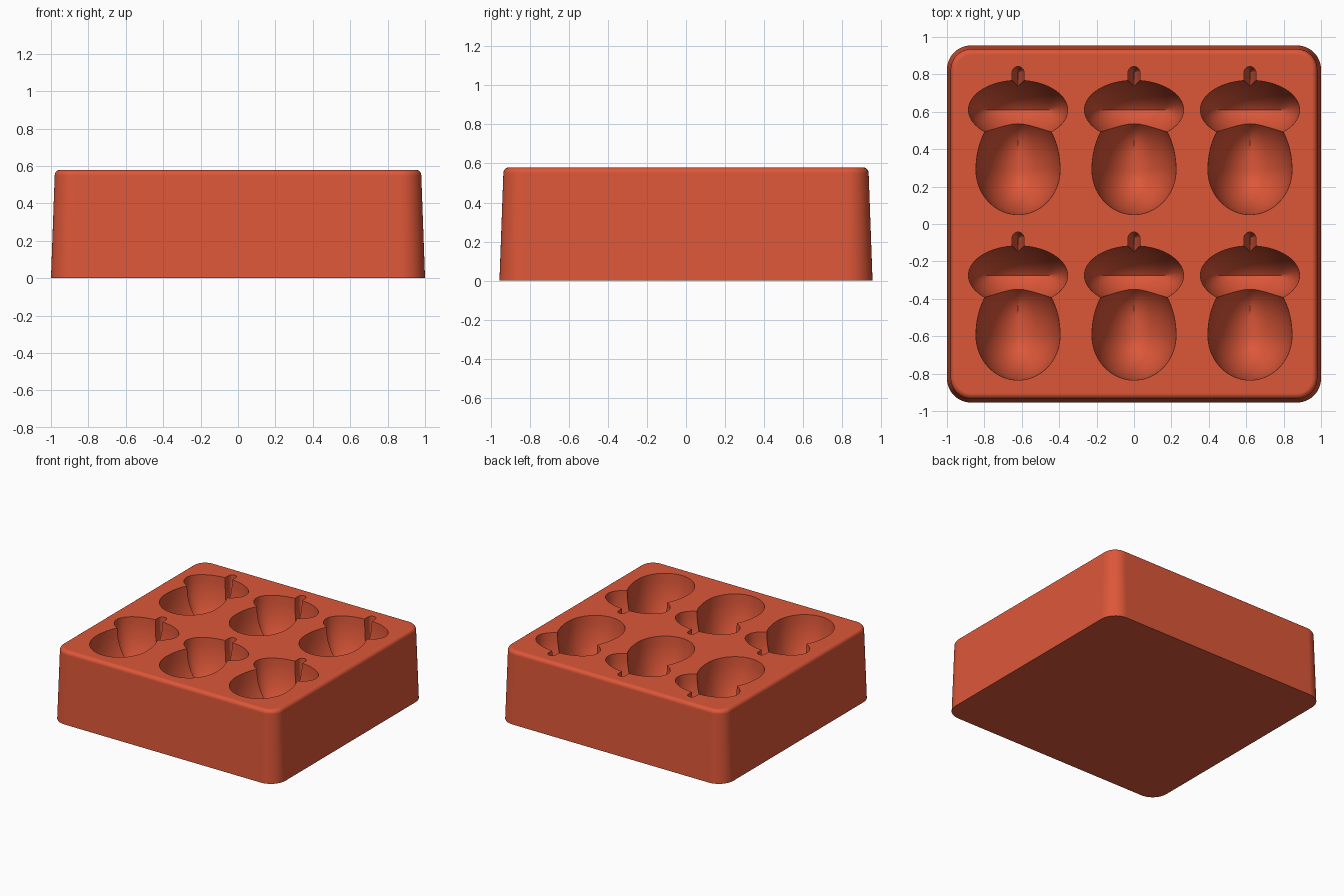
import bpy, bmesh, math
from mathutils import Vector

cube = bpy.data.objects.get("Cube")
if cube:
    bpy.data.objects.remove(cube)

TOP = 0.58          # height of the block
DEPTH = 0.42        # deepest point of a cavity
REACH = 0.23        # distance from the rim at which a cavity flattens out
COLUMNS = (-0.62, 0, 0.62)
ROWS = (0, -0.885)

mat = bpy.data.materials.new("terracotta_red")
mat.use_nodes = True
color = (0.72, 0.095, 0.04, 1)
mat.diffuse_color = color
mat.node_tree.nodes["Principled BSDF"].inputs["Base Color"].default_value = color


def make_object(name, bm):
    bmesh.ops.recalc_face_normals(bm, faces=bm.faces)
    mesh = bpy.data.meshes.new(name)
    bm.to_mesh(mesh)
    bm.free()
    mesh.materials.append(mat)
    obj = bpy.data.objects.new(name, mesh)
    bpy.context.collection.objects.link(obj)
    return obj


def loft(bm, rings, cap_end):
    """Skin a stack of closed rings; the first is always capped."""
    loops = [[bm.verts.new(p) for p in ring] for ring in rings]
    n = len(loops[0])
    for a, b in zip(loops, loops[1:]):
        for i in range(n):
            j = (i + 1) % n
            bm.faces.new((a[i], a[j], b[j], b[i]))
    bm.faces.new(loops[0])
    if cap_end:
        bm.faces.new(loops[-1])


# Block: tapered rounded rectangle with a softened top edge
def rounded_rect(inset, z):
    hx, hy, r = 1 - inset, 0.955 - inset, 0.13 - inset
    ring = []
    for q, (sx, sy) in enumerate(((1, 1), (-1, 1), (-1, -1), (1, -1))):
        for k in range(13):
            a = math.pi / 2 * (q + k / 12)
            ring.append((sx * (hx - r) + r * math.cos(a),
                         sy * (hy - r) + r * math.sin(a), z))
    return ring


bm = bmesh.new()
rings = [rounded_rect(0, 0)]
for k in range(7):
    a = math.pi / 2 * k / 6
    rings.append(rounded_rect(0.05 - 0.03 * math.cos(a), TOP - 0.03 + 0.03 * math.sin(a)))
loft(bm, rings, True)
block = make_object("mold_block", bm)


# Each outline yields pairs: rim point and the spine point straight inward from it
def cap_outline(n=72):
    a, b, cy = 0.265, 0.158, 0.61
    for i in range(n):
        t = 2 * math.pi * i / n
        x = a * math.cos(t)
        yield Vector((x, cy + b * math.sin(t), 0)), Vector((x * (1 - b * b / a / a), cy, 0))


def nut_outline(n=72):
    b, cy = 0.225, 0.29
    for i in range(n):
        t = 2 * math.pi * i / n
        a = 0.33 if math.sin(t) > 0 else 0.24
        y = a * math.sin(t)
        yield Vector((b * math.cos(t), cy + y, 0)), Vector((0, cy + y * (1 - b * b / a / a), 0))


def stem_outline(n=24):
    r = 0.032
    for i in range(n):
        t = 2 * math.pi * (i + 0.5) / n
        spine = Vector((0, 0.81 if math.sin(t) > 0 else 0.66, 0))
        yield spine + Vector((r * math.cos(t), r * math.sin(t), 0)), spine


def depth_at(d):
    return DEPTH * math.sqrt(max(0, 1 - (1 - min(d / REACH, 1)) ** 2))


def cutter(name, outline, steps=16):
    """Six copies of one cavity shape, deepening with distance from the rim."""
    bm = bmesh.new()
    pairs = list(outline())
    for cx in COLUMNS:
        for cy in ROWS:
            at = Vector((cx, cy, TOP))
            rings = [[p + at + Vector((0, 0, 0.1)) for p, s in pairs]]
            for k in range(steps + 1):
                t = (k / steps) ** 1.6
                rings.append([p.lerp(s, t) + at - Vector((0, 0, depth_at(t * (s - p).length)))
                              for p, s in pairs])
            loft(bm, rings, False)
    bmesh.ops.remove_doubles(bm, verts=bm.verts, dist=0.0001)
    obj = make_object(name, bm)
    obj.hide_render = True
    return obj


# Acorn cavities: nut, cap and stem carved out of the block
bpy.context.view_layer.objects.active = block
for name, outline in (("nut_cutter", nut_outline), ("cap_cutter", cap_outline),
                      ("stem_cutter", stem_outline)):
    tool = cutter(name, outline)
    mod = block.modifiers.new(name, "BOOLEAN")
    mod.operation = "DIFFERENCE"
    mod.solver = "EXACT"
    mod.object = tool
    bpy.ops.object.modifier_apply(modifier=mod.name)
    bpy.data.objects.remove(tool)

# Shading
bpy.ops.object.select_all(action="DESELECT")
block.select_set(True)
bpy.ops.object.shade_smooth_by_angle(angle=math.radians(30))
weighted = block.modifiers.new("weighted_normals", "WEIGHTED_NORMAL")
weighted.keep_sharp = True
